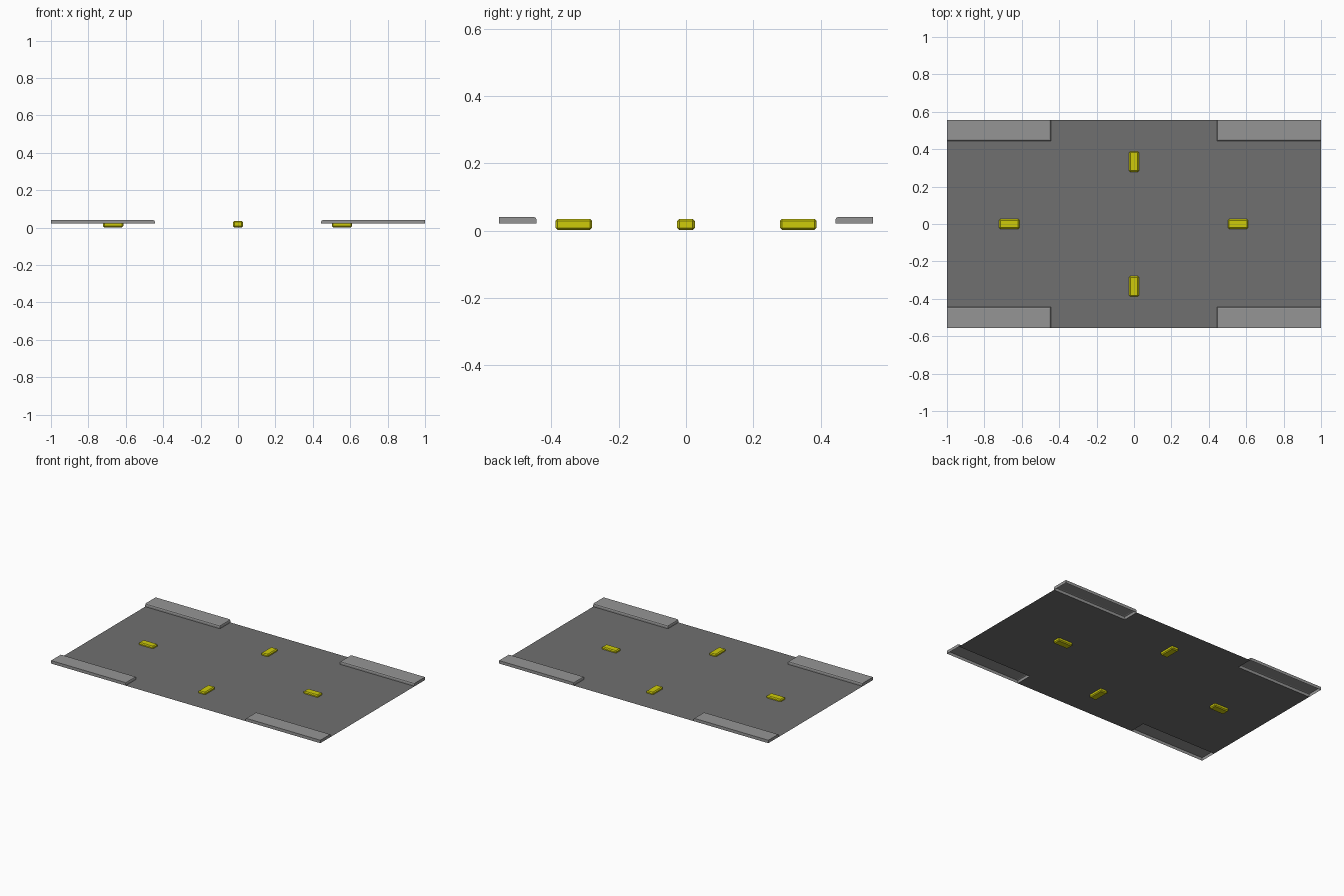
import bpy, bmesh

if "Cube" in bpy.data.objects:
    bpy.data.objects.remove(bpy.data.objects["Cube"])

ROAD_Z, CURB_TOP = 0.021, 0.041
HX, HY = 1.0, 0.555        # tile half size
CX, CY = 0.445, 0.444      # inner edges of the corner curbs
BEVEL = 0.009


def make_object(name, bm, mat=None):
    mesh = bpy.data.meshes.new(name)
    bm.to_mesh(mesh)
    bm.free()
    obj = bpy.data.objects.new(name, mesh)
    bpy.context.collection.objects.link(obj)
    if mat:
        mesh.materials.append(mat)
    return obj


def box(bm, lo, hi):
    verts = bmesh.ops.create_cube(bm, size=1)["verts"]
    for v in verts:
        for i in range(3):
            v.co[i] = lo[i] if v.co[i] < 0 else hi[i]


def material(name, color):
    mat = bpy.data.materials.new(name)
    mat.diffuse_color = color
    mat.use_nodes = True
    mat.node_tree.nodes["Principled BSDF"].inputs["Base Color"].default_value = mat.diffuse_color
    return mat


asphalt = material("asphalt", (0.16, 0.16, 0.16, 1))
concrete = material("concrete", (0.30, 0.30, 0.30, 1))
yellow = material("yellow_paint", (0.62, 0.60, 0.003, 1))

# Road surface: a flat plus shape, left open under the curbs
bm = bmesh.new()
xs, ys = (-HX, -CX, CX, HX), (-HY, -CY, CY, HY)
grid = [[bm.verts.new((x, y, ROAD_Z)) for y in ys] for x in xs]
for i in range(3):
    for j in range(3):
        if i == 1 or j == 1:
            bm.faces.new((grid[i][j], grid[i + 1][j], grid[i + 1][j + 1], grid[i][j + 1]))
make_object("road_surface", bm, asphalt)

# Corner curbs: open-bottomed blocks, rounded along the two road-side top edges
for sx, x_name in ((-1, "left"), (1, "right")):
    for sy, y_name in ((-1, "front"), (1, "back")):
        bm = bmesh.new()
        box(bm, (min(sx * CX, sx * HX), min(sy * CY, sy * HY), ROAD_Z),
            (max(sx * CX, sx * HX), max(sy * CY, sy * HY), CURB_TOP))
        bm.normal_update()
        bottom = [f for f in bm.faces if f.normal.z < -0.5]
        bmesh.ops.delete(bm, geom=bottom, context="FACES_ONLY")
        edges = []
        for e in bm.edges:
            a, b = (v.co for v in e.verts)
            top = min(a.z, b.z) > CURB_TOP - 1e-4
            inner_x = max(abs(a.x), abs(b.x)) < CX + 1e-4
            inner_y = max(abs(a.y), abs(b.y)) < CY + 1e-4
            if top and (inner_x or inner_y):
                edges.append(e)
        bmesh.ops.bevel(bm, geom=edges, offset=BEVEL, segments=2, profile=0.5,
                        affect="EDGES")
        make_object(f"curb_{y_name}_{x_name}", bm, concrete)

# Raised road markers: small chamfered blocks sunk through the road
for name, x, y, hx, hy in (("left", -0.667, 0, 0.054, 0.026),
                           ("right", 0.556, 0, 0.054, 0.026),
                           ("front", 0, -0.333, 0.026, 0.054),
                           ("back", 0, 0.333, 0.026, 0.054)):
    bm = bmesh.new()
    box(bm, (x - hx, y - hy, 0.002), (x + hx, y + hy, 0.035))
    bmesh.ops.bevel(bm, geom=bm.edges[:], offset=0.006, segments=1, affect="EDGES")
    make_object(f"road_marker_{name}", bm, yellow)
